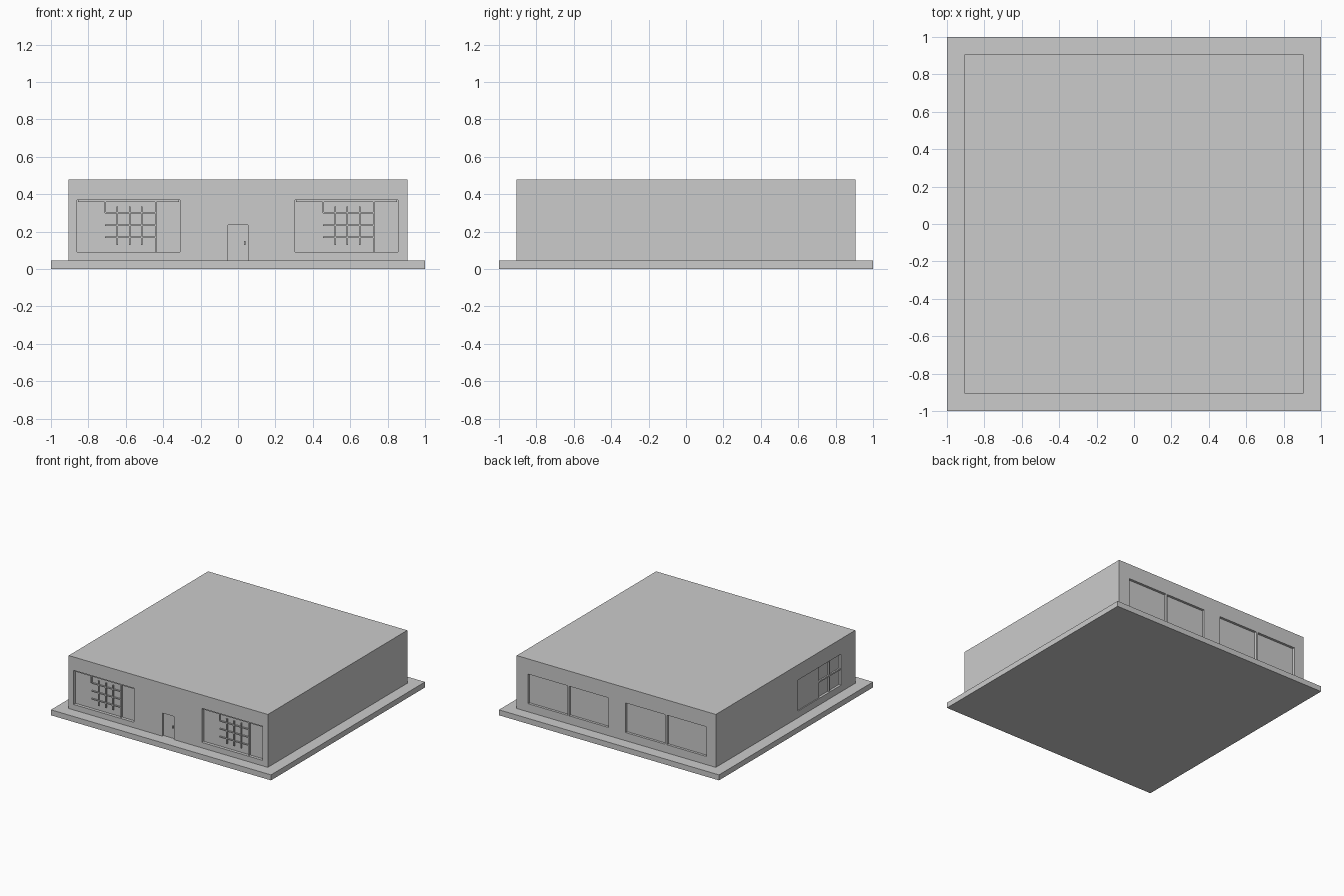
import bpy, bmesh
from mathutils import Vector, Matrix

if "Cube" in bpy.data.objects:
    bpy.data.objects.remove(bpy.data.objects["Cube"])

W = 0.905            # half width of the building
BASE, ROOF = 0.045, 0.48


def boxes(name, spans):
    """One object made of boxes, each given as (x0, x1, y0, y1, z0, z1)."""
    bm = bmesh.new()
    for x0, x1, y0, y1, z0, z1 in spans:
        size = Vector((x1 - x0, y1 - y0, z1 - z0))
        mid = Vector((x0 + x1, y0 + y1, z0 + z1)) / 2
        mat = Matrix.Translation(mid) @ Matrix.Diagonal((*size, 1))
        bmesh.ops.create_cube(bm, size=1, matrix=mat)
    mesh = bpy.data.meshes.new(name)
    bm.to_mesh(mesh)
    bm.free()
    ob = bpy.data.objects.new(name, mesh)
    bpy.context.collection.objects.link(ob)
    return ob


def front(x0, x1, z0, z1, a, b):
    """Box on the front wall, from depth a to depth b behind the face."""
    return (x0, x1, -W + a, -W + b, z0, z1)


# Ground slab and building block
boxes("base_slab", [(-1, 1, -1, 1, 0, BASE)])
walls = boxes("walls", [(-W, W, -W, W, BASE, ROOF)])

# Window and door recesses
FRONT_X = (-0.86, 0.305)
D = 0.025
cuts = [front(x, x + 0.55, 0.09, 0.37, -0.05, D) for x in FRONT_X]
cuts.append(front(-0.054, 0.054, 0.02, 0.235, -0.05, 0.015))
for x in (-0.818, -0.443, 0.07, 0.445):
    cuts.append((x, x + 0.373 - 0.015, W - 0.02, W + 0.05, 0.112, 0.355))
cuts.append((-W - 0.05, -W + 0.02, -0.723, -0.163, 0.1, 0.355))
cutter = boxes("recess_cutter", cuts)
cutter.hide_render = True
cutter.hide_viewport = True
cut = walls.modifiers.new("recesses", 'BOOLEAN')
cut.operation = 'DIFFERENCE'
cut.solver = 'EXACT'
cut.object = cutter

# Front window lattice: thin bars around the middle of each opening
for side, x in zip(("left", "right"), FRONT_X):
    t = 0.004
    bars = [front(x + 0.15 - t, x + 0.15 + t, 0.30, 0.37, 0.013, D)]
    bars.append(front(x + 0.42 - t, x + 0.42 + t, 0.09, 0.37, 0.013, D))
    for dx in (0.215, 0.28, 0.345):
        bars.append(front(x + dx - t, x + dx + t, 0.13, 0.335, 0.013, D))
    for z in (0.17, 0.235, 0.30):
        bars.append(front(x + 0.15, x + 0.42, z - t, z + t, 0.015, D))
    boxes(side + "_window_lattice", bars)
    boxes(side + "_window_head_rail",
          [front(x + 0.005, x + 0.545, 0.358, 0.368, 0.01, D)])

# Door leaf details
boxes("door_handle", [front(0.032, 0.04, 0.13, 0.15, 0.003, 0.015)])

# Side window: plain pane beside a two-by-two grid
X = -W
boxes("side_window_bars", [
    (X + 0.008, X + 0.02, -0.444, -0.43, 0.1, 0.355),
    (X + 0.008, X + 0.02, -0.587, -0.573, 0.1, 0.355),
    (X + 0.008, X + 0.02, -0.723, -0.437, 0.222, 0.234),
    (X + 0.008, X + 0.02, -0.43, -0.163, 0.1, 0.355),
])
